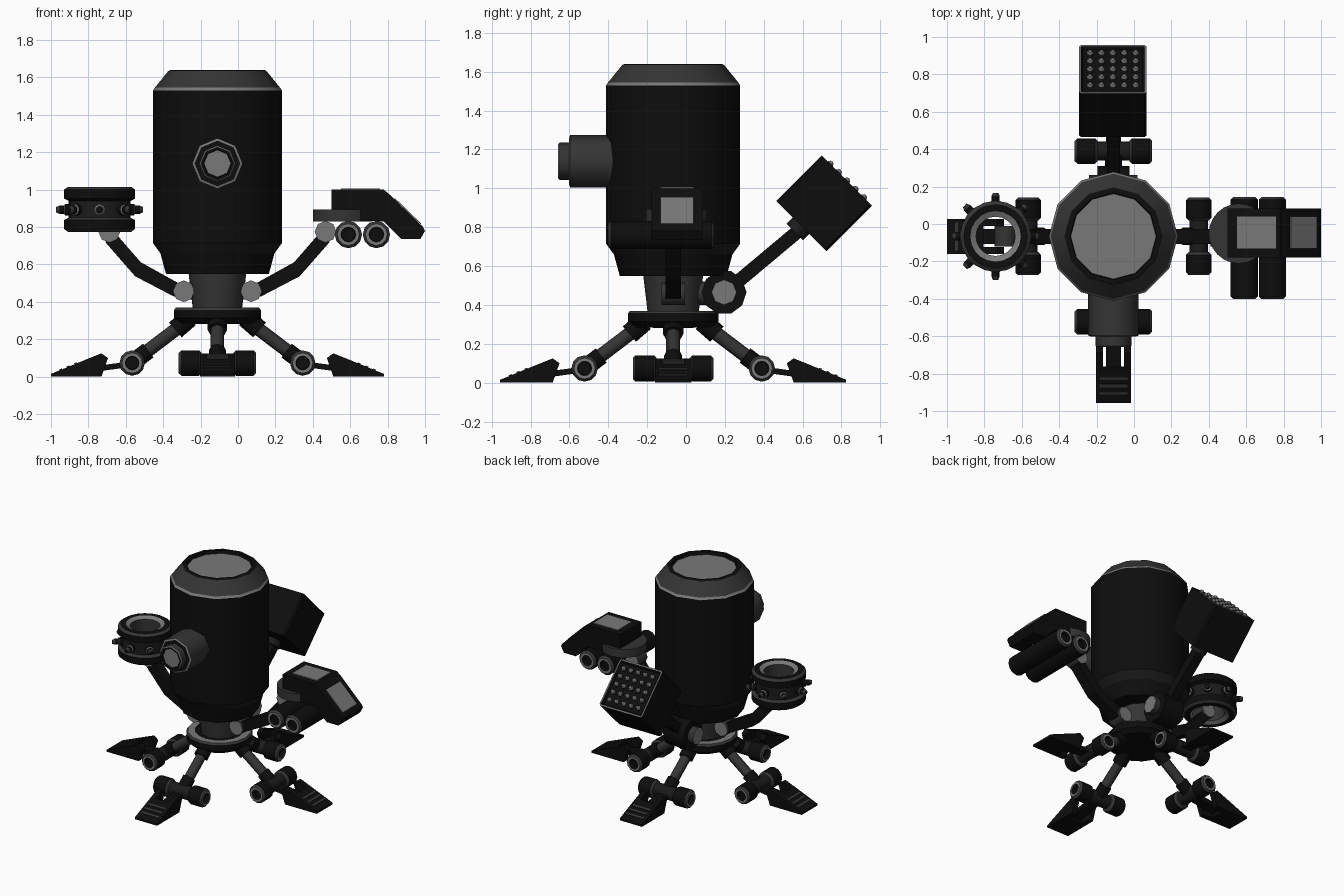
import bpy, bmesh
from math import pi, cos, sin, radians
from mathutils import Matrix, Vector

cube = bpy.data.objects.get("Cube")
if cube:
    bpy.data.objects.remove(cube)

# Colours, addressed by a short key
PALETTE = {"k": ("black_paint", 0.004), "c": ("charcoal", 0.011),
           "d": ("dark_grey", 0.035), "l": ("light_grey", 0.19)}
KEYS = list(PALETTE)
MATS = []
for label, v in PALETTE.values():
    m = bpy.data.materials.new(label)
    m.use_nodes = True
    m.diffuse_color = (v, v, v, 1)
    m.node_tree.nodes["Principled BSDF"].inputs["Base Color"].default_value = (v, v, v, 1)
    MATS.append(m)

AXIS = Matrix.Translation((-0.11, -0.066, 0))
X, Y, Z = Vector((1, 0, 0)), Vector((0, 1, 0)), Vector((0, 0, 1))


def frame(turn):
    """Frame on the body axis: x points outward, y sideways, z up."""
    return AXIS @ Matrix.Rotation(radians(turn), 4, "Z")


def finish(name, bm, M):
    bmesh.ops.remove_doubles(bm, verts=bm.verts, dist=1e-5)
    bmesh.ops.recalc_face_normals(bm, faces=bm.faces)
    bm.transform(M)
    me = bpy.data.meshes.new(name)
    bm.to_mesh(me)
    bm.free()
    for m in MATS:
        me.materials.append(m)
    ob = bpy.data.objects.new(name, me)
    bpy.context.collection.objects.link(ob)
    return ob


def lathe(name, origin, axis, profile, n=12, M=AXIS):
    """Turn (radius, height, colour) points; colour is for the band ending there."""
    bm = bmesh.new()
    rings = [[bm.verts.new((r * cos(2 * pi * i / n), r * sin(2 * pi * i / n), h))
              for i in range(n)] for r, h, _ in profile]
    for a, b, p in zip(rings, rings[1:], profile[1:]):
        for i in range(n):
            j = (i + 1) % n
            f = bm.faces.new((a[i], a[j], b[j], b[i]))
            f.smooth = True
            f.material_index = KEYS.index(p[2])
    for ring in rings:
        for i in range(n):
            e = bm.edges.get((ring[i], ring[(i + 1) % n]))
            if e:
                e.smooth = False
    place = Matrix.Translation(origin) @ Vector(axis).to_track_quat("Z", "Y").to_matrix().to_4x4()
    return finish(name, bm, M @ place)


def rod(name, p, q, r, side="k", end=None, n=8, M=AXIS, r2=None):
    p, q = Vector(p), Vector(q)
    L = (q - p).length
    end = end or side
    return lathe(name, p, q - p, [(0, 0, end), (r, 0, end), (r2 or r, L, side), (0, L, end)], n, M)


def barrel(name, p, q, r, M):
    """Bevelled cylinder with a light ring and a dark socket on both ends."""
    p, q = Vector(p), Vector(q)
    L = (q - p).length
    half = [(0, .03, "k"), (r * .5, .03, "k"), (r * .55, 0, "k"), (r * .8, 0, "l"), (r, .014, "d")]
    back = [(r, L - .014, "k"), (r * .8, L, "d"), (r * .55, L, "l"),
            (r * .5, L - .03, "k"), (0, L - .03, "k")]
    return lathe(name, p, q - p, half + back, 12, M)


def prism(name, poly, y0, y1, col, M):
    """Extrude an outline in the (outward, up) plane sideways from y0 to y1."""
    bm = bmesh.new()
    f = bm.faces.new([bm.verts.new((x, y0, z)) for x, z in poly])
    g = bmesh.ops.extrude_face_region(bm, geom=[f])["geom"]
    bmesh.ops.translate(bm, vec=(0, y1 - y0, 0),
                        verts=[v for v in g if isinstance(v, bmesh.types.BMVert)])
    for f in bm.faces:
        f.material_index = KEYS.index(col)
    return finish(name, bm, M)


def strip(name, p, q, y0, y1, thick, col, M):
    """Flat bar from p to q, thickened to its upper side."""
    a, b = Vector(p), Vector(q)
    d = (b - a).normalized()
    up = Vector((-d.y, d.x)) * thick
    return prism(name, [a, b, b + up, a + up], y0, y1, col, M)


# Main body, neck and base plate
lathe("body", (0, 0, 0), Z, [
    (0, .55, "k"), (.275, .55, "k"), (.305, .66, "k"), (.345, .715, "c"), (.345, 1.53, "k"),
    (.335, 1.545, "l"), (.262, 1.635, "d"), (.25, 1.64, "k"), (.232, 1.64, "k"),
    (.228, 1.615, "k"), (0, 1.615, "l")])
rod("neck", (0, 0, .35), (0, 0, .56), .13, "d", n=12, r2=.155)
lathe("base_plate", (0, 0, 0), Z, [
    (0, .28, "k"), (.2, .285, "k"), (.233, .315, "k"), (.233, .355, "k"), (.222, .37, "d"),
    (.17, .37, "l"), (.17, .36, "k"), (0, .36, "k")], 16)

# Front eye
lathe("eye", (0, -.3, 1.14), -Y, [
    (.135, 0, "d"), (.135, .23, "d"), (.122, .235, "l"), (.096, .235, "k"), (.096, .285, "d"),
    (.088, .292, "l"), (.076, .292, "k"), (.072, .28, "k"), (0, .28, "l")], 8)

# Four legs
for k, side in enumerate(("left", "back", "right", "front")):
    M = frame(90 * k)
    n = side + "_leg_"
    rod(n + "hip", (.15, 0, .315), (.225, 0, .25), .052, "k", "k", 8, M)
    rod(n + "strut", (.18, 0, .285), (.45, 0, .08), .036, "d", "k", 8, M)
    rod(n + "sleeve", (.37, 0, .14), (.455, 0, .075), .046, "k", "k", 8, M)
    rod(n + "ankle", (.456, -.09, .075), (.456, .09, .075), .05, "c", "k", 12, M)
    for s in (-1, 1):
        barrel(n + "roller", (.456, s * .085, .073), (.456, s * .207, .073), .068, M)
        prism(n + "foot_rail", [(.585, .1), (.62, .125), (.7, .093), (.7, 0), (.62, 0)],
              s * .056, s * .094, "k", M)
    strip(n + "link", (.48, .05), (.7, .02), -.04, .04, .03, "k", M)
    prism(n + "toe", [(.695, 0), (.695, .095), (.89, .015), (.89, 0)], -.094, .094, "k", M)
    for i in range(3):
        x = .75 + .04 * i
        slope = lambda t: .095 - (t - .695) * .41
        strip(n + "toe_grip", (x, slope(x)), (x + .015, slope(x + .015)), -.075, .075, .005, "d", M)

# Two bent side arms
for side, turn in (("left", 0), ("right", 180)):
    M = frame(turn)
    n = side + "_arm_"
    rod(n + "shoulder", (.18, -.06, .457), (.18, .06, .457), .058, "d", "l", 8, M)
    rod(n + "shoulder_mount", (.1, 0, .457), (.19, 0, .457), .045, "k", M=M)
    prism(n + "beam", [(.19, .49), (.235, .515), (.41, .612), (.545, .767), (.6, .72),
                       (.44, .537), (.235, .43), (.2, .43)], -.04, .04, "k", M)
    rod(n + "wrist", (.578, -.055, .775), (.578, .055, .775), .058, "d", "l", 8, M)

# Launcher on the left arm
M = frame(0)
rod("launcher_turntable", (.67, .015, .83), (.67, .015, .893), .16, "d", "d", 24, M)
prism("launcher_housing", [(.61, .84), (.61, 1.0), (.89, 1.0), (.925, .97), (1.1, .8),
                           (1.11, .78), (1.085, .735), (.985, .735), (.89, .83)],
      -.112, .15, "k", M)
strip("launcher_top_window", (.87, 1.0), (.66, 1.0), -.065, .105, -.006, "l", M)
strip("launcher_front_window", (.945, .951), (1.085, .815), -.065, .105, .006, "l", M)
for x in (.7, .85):
    barrel("launcher_tube", (x, -.335, .76), (x, .21, .76), .073, M)

# Ring sensor on the right arm
M = frame(180)
lathe("ring_sensor", (.63, 0, 0), Z, [
    (.105, .79, "l"), (.135, .775, "l"), (.17, .775, "k"), (.19, .79, "d"), (.19, .838, "k"),
    (.165, .85, "d"), (.165, .94, "c"), (.19, .952, "k"), (.19, 1.0, "k"), (.17, 1.015, "d"),
    (.135, 1.015, "k"), (.105, 1.0, "l"), (.105, .79, "d")], 20, M)
for i in range(8):
    d = Vector((cos(i * pi / 4), sin(i * pi / 4), 0))
    lathe("ring_stud", Vector((.63, 0, .893)) + d * .15, d, [
        (.03, 0, "k"), (.03, .035, "k"), (.022, .04, "l"), (.022, .065, "k"),
        (.014, .083, "d"), (0, .083, "k")], 8, M)

# Rear arm
M = frame(90)
rod("rear_pivot_hub", (.262, -.085, .465), (.262, .085, .465), .115, "k", "k", 10, M)
rod("rear_pivot_pin", (.262, -.13, .465), (.262, .13, .465), .065, "d", "l", 8, M)
rod("rear_pivot_mount", (.08, 0, .46), (.22, 0, .46), .06, "d", M=M)
strip("rear_arm_beam", (.28, .43), (.68, .765), -.035, .035, .07, "k", M)
rod("rear_arm_collar", (.625, 0, .775), (.67, 0, .82), .06, "c", "k", 8, M)

# Lamp box on the rear arm, tilted so its lamps face up and back
TILT = AXIS @ Matrix.Translation((-.003, .777, .922)) @ Matrix.Rotation(radians(-45), 4, "X")
bm = bmesh.new()
bmesh.ops.create_cube(bm, size=1, matrix=Matrix.Diagonal((.362, .366, .33, 1)))
bmesh.ops.bevel(bm, geom=[e for e in bm.edges if abs((e.verts[0].co - e.verts[1].co).z) > .1],
                offset=.012, affect="EDGES")
bm.faces.ensure_lookup_table()
top = max(bm.faces, key=lambda f: f.calc_center_median().z)
rim = bmesh.ops.inset_region(bm, faces=[top], thickness=.012)["faces"]
for f in rim:
    f.material_index = KEYS.index("l")
bmesh.ops.inset_region(bm, faces=[top], thickness=.012, depth=-.015)
top.material_index = KEYS.index("k")
finish("lamp_box", bm, TILT)
for i in range(5):
    for j in range(5):
        lathe("lamp", ((i - 2) * .061, (j - 2) * .061, .15), Z,
              [(.018, 0, "d"), (.018, .018, "d"), (.01, .03, "l"), (0, .032, "l")], 8, TILT)
